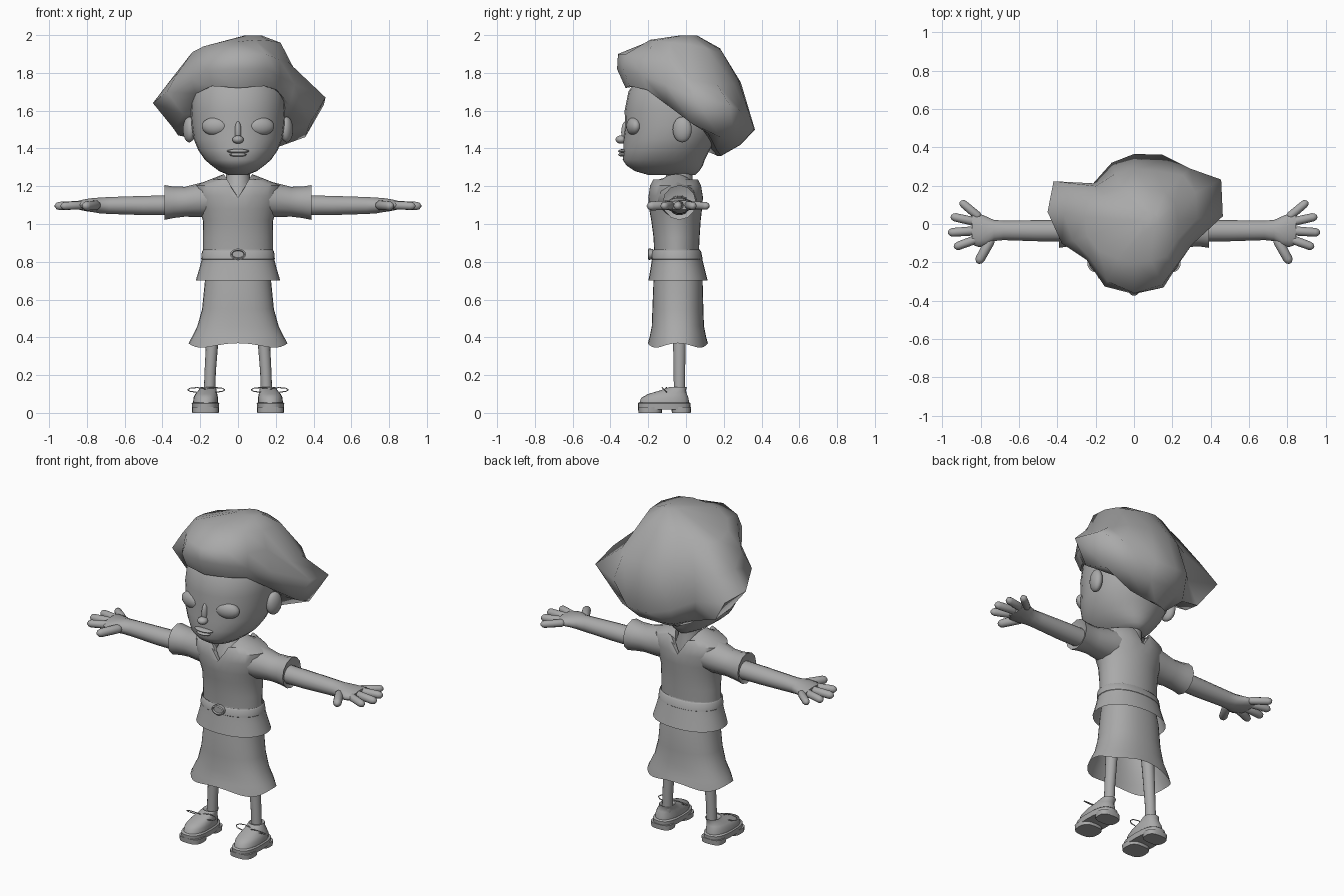
import bpy, bmesh, math
from mathutils import Matrix, Vector

grey = bpy.data.materials.new("plain_grey")
grey.diffuse_color = (0.4, 0.4, 0.4, 1)


def finish(name, bm, angle=50):
    bmesh.ops.recalc_face_normals(bm, faces=bm.faces)
    me = bpy.data.meshes.new(name)
    bm.to_mesh(me)
    bm.free()
    me.materials.append(grey)
    ob = bpy.data.objects.new(name, me)
    bpy.context.collection.objects.link(ob)
    bpy.ops.object.select_all(action='DESELECT')
    ob.select_set(True)
    bpy.context.view_layer.objects.active = ob
    bpy.ops.object.shade_smooth_by_angle(angle=math.radians(angle))
    return ob


def skin_rings(bm, rings, cap0=True, cap1=True):
    vs = [[bm.verts.new(p) for p in r] for r in rings]
    n = len(vs[0])
    for a, b in zip(vs, vs[1:]):
        for i in range(n):
            bm.faces.new((a[i], a[(i + 1) % n], b[(i + 1) % n], b[i]))
    if cap0:
        bm.faces.new(vs[0])
    if cap1:
        bm.faces.new(vs[-1])


def loft(name, rows, n=16, axis='z', caps=(True, True), power=1.0, warp=None, matrix=None, angle=50):
    """rows: position along the axis, two centre values, two radii"""
    rings = []
    for t, c1, c2, r1, r2 in rows:
        ring = []
        for i in range(n):
            a = 2 * math.pi * i / n
            c, s = math.cos(a), math.sin(a)
            u = c1 + r1 * math.copysign(abs(c) ** power, c)
            v = c2 + r2 * math.copysign(abs(s) ** power, s)
            p = Vector({'z': (u, v, t), 'x': (t, u, v), 'y': (u, t, v)}[axis])
            if warp:
                p = warp(p, a)
            ring.append(matrix @ p if matrix else p)
        rings.append(ring)
    bm = bmesh.new()
    skin_rings(bm, rings, *caps)
    return finish(name, bm, angle)


def ball(name, loc, rad, u=20, v=12, rot=0):
    bm = bmesh.new()
    m = Matrix.Translation(loc) @ Matrix.Rotation(rot, 4, 'Z') @ Matrix.Diagonal((*rad, 1))
    bmesh.ops.create_uvsphere(bm, u_segments=u, v_segments=v, radius=1, matrix=m)
    return finish(name, bm, 80)


def capsule(name, p, q, r, n=10):
    p, q = Vector(p), Vector(q)
    d = q - p
    L = d.length
    m = Matrix.Translation(p) @ d.to_track_quat('Z', 'Y').to_matrix().to_4x4()
    rows = [(t, 0, 0, r * k, r * k) for t, k in
            ((0, .3), (r * .4, .8), (r, 1), (L - r, .95), (L - r * .4, .75), (L, .25))]
    return loft(name, rows, n, matrix=m, angle=80)


def mirror_x(ob):
    """mirrored copy across the x = 0 plane"""
    bm = bmesh.new()
    bm.from_mesh(ob.data)
    bmesh.ops.scale(bm, vec=(-1, 1, 1), verts=bm.verts)
    finish(ob.name + "_mirrored", bm, 60)


# head: stacked oval sections, given as height, half width, front y, back y
head = [(1.26, .05, -.2, .05), (1.28, .10, -.27, .07), (1.31, .14, -.315, .09),
        (1.34, .175, -.335, .10), (1.39, .21, -.332, .125), (1.45, .235, -.332, .16),
        (1.52, .245, -.322, .19), (1.60, .25, -.325, .2), (1.70, .245, -.305, .2),
        (1.80, .19, -.24, .16), (1.85, .09, -.12, .1)]
loft("head", [(z, 0, (f + b) / 2, w, (b - f) / 2) for z, w, f, b in head], 28, power=.95, angle=80)

# face details
ball("nose_tip", (0, -.343, 1.447), (.03, .03, .022))
ball("nose_bridge", (0, -.318, 1.485), (.018, .025, .06))
ball("upper_lip", (0, -.331, 1.386), (.06, .028, .011))
ball("lower_lip", (0, -.331, 1.367), (.045, .028, .011))
for part in (ball("eye", (.122, -.277, 1.517), (.072, .036, .048), rot=.25),
             ball("ear", (.258, -.02, 1.5), (.032, .052, .068), rot=-.25)):
    mirror_x(part)

# hair: meridian profiles; direction in degrees, then four (radius, height) pairs down to the rim
locks = [(-90, .20, 1.965, .36, 1.90, .365, 1.82, .32, 1.72),
         (-65, .21, 1.975, .35, 1.90, .365, 1.82, .33, 1.73),
         (-45, .24, 1.97, .31, 1.87, .315, 1.78, .29, 1.71),
         (-20, .24, 1.96, .28, 1.86, .32, 1.74, .29, 1.63),
         (5, .23, 1.95, .33, 1.76, .465, 1.67, .38, 1.53),
         (27, .24, 1.93, .36, 1.74, .51, 1.63, .40, 1.46),
         (45, .23, 1.91, .36, 1.74, .41, 1.60, .36, 1.45),
         (68, .20, 1.92, .30, 1.76, .39, 1.50, .31, 1.42),
         (90, .18, 1.93, .29, 1.75, .365, 1.50, .29, 1.42),
         (110, .18, 1.92, .28, 1.74, .34, 1.53, .28, 1.42),
         (135, .20, 1.90, .28, 1.75, .30, 1.57, .27, 1.44),
         (152, .25, 1.89, .38, 1.74, .475, 1.62, .36, 1.47),
         (172, .26, 1.89, .37, 1.75, .455, 1.64, .34, 1.50),
         (195, .25, 1.91, .33, 1.80, .39, 1.70, .30, 1.58),
         (217, .23, 1.94, .29, 1.86, .31, 1.77, .28, 1.69),
         (245, .20, 1.965, .33, 1.89, .36, 1.81, .33, 1.73)]


def lock_point(row, k):
    a = math.radians(row[0])
    if k == 0:                                   # crown
        return Vector((.08 + .05 * math.cos(a), .01 + .05 * math.sin(a), 1.997))
    if k <= 4:
        r, z = row[2 * k - 1], row[2 * k]
    else:                                        # tuck the rim back under
        r, z = row[7] * .64, row[8] + (-.06 if math.sin(a) > .6 else .02)
    return Vector((r * math.cos(a), r * math.sin(a), z))


bm = bmesh.new()
skin_rings(bm, [[lock_point(r, k) for r in locks] for k in range(6)])
finish("hair", bm, 70)

# neck and upper chest
loft("neck", [(1.08, 0, -.055, .10, .10), (1.17, 0, -.055, .085, .10),
              (1.22, 0, -.04, .065, .075), (1.31, 0, -.03, .06, .065)], 18)


# blouse with V openings at front and back
def v_neck(p, a):
    p.z = min(p.z, 1.14 + abs(p.x) * 1.65)
    return p


loft("blouse", [(.84, 0, -.05, .184, .118), (.93, 0, -.05, .184, .122),
                (1.02, 0, -.053, .186, .131), (1.08, 0, -.055, .205, .14),
                (1.15, 0, -.055, .225, .145), (1.205, 0, -.055, .225, .137),
                (1.235, 0, -.055, .15, .128), (1.265, 0, -.055, .075, .118)],
     32, caps=(False, False), warp=v_neck)

# sleeves with the cuff turned inward
mirror_x(loft("sleeve", [(.10, -.05, 1.14, .11, .10), (.19, -.045, 1.128, .10, .092),
                         (.28, -.038, 1.118, .082, .079), (.34, -.035, 1.115, .082, .083),
                         (.39, -.035, 1.114, .089, .092), (.375, -.035, 1.11, .06, .06)],
              12, 'x', angle=40))

# peplum, belt and buckle
loft("peplum", [(.865, 0, -.05, .186, .123), (.83, 0, -.048, .188, .13),
                (.77, 0, -.045, .203, .142), (.70, 0, -.042, .224, .157)],
     28, caps=(False, False), power=.92)
loft("belt", [(.86, 0, -.05, .187, .125), (.855, 0, -.05, .191, .13),
              (.815, 0, -.048, .195, .136), (.81, 0, -.048, .19, .13)],
     28, caps=(False, False), power=.92)
loft("buckle", [(-.175, 0, .84, .04, .028), (-.198, 0, .84, .042, .03),
                (-.202, 0, .84, .034, .022), (-.193, 0, .84, .03, .018)], 16, 'y', angle=35)


# skirt with a wavy hem
def hem(p, a):
    if p.z < .38:
        p.z += .012 * math.cos(4 * a)
        p.z -= .008
    return p


loft("skirt", [(.78, 0, -.045, .165, .115), (.70, 0, -.042, .175, .13),
               (.55, 0, -.043, .19, .135), (.46, 0, -.043, .215, .138),
               (.40, 0, -.043, .245, .15), (.365, 0, -.043, .262, .159)],
     32, caps=(False, False), power=.88, warp=hem)

# arm running out into the palm, then thumb and fingers
mirror_x(loft("arm", [(.28, -.035, 1.10, .056, .055), (.5, -.035, 1.098, .055, .052),
                      (.68, -.033, 1.098, .051, .046), (.73, -.034, 1.098, .055, .043),
                      (.77, -.038, 1.10, .077, .038), (.81, -.032, 1.10, .088, .032),
                      (.845, -.022, 1.10, .085, .024)], 14, 'x', angle=70))
for base, tip, r in (((.80, .03), (.905, .118), .022), ((.82, .01), (.955, .04), .023),
                     ((.82, -.035), (.97, -.045), .024), ((.81, -.075), (.938, -.122), .023),
                     ((.74, -.07), (.815, -.205), .026)):
    mirror_x(capsule("thumb" if r > .025 else "finger", (*base, 1.10), (*tip, 1.095), r))

# legs
mirror_x(loft("leg", [(.08, .152, -.035, .03, .03), (.22, .147, -.035, .03, .031),
                      (.40, .135, -.035, .033, .035), (.62, .12, -.035, .04, .04)], 14))

# shoes: tread, sole, heel and upper
mirror_x(loft("toe_tread", [(0, .172, -.19, .07, .062), (.03, .172, -.19, .072, .064)], 20, power=.7))
mirror_x(loft("heel", [(0, .172, -.025, .066, .05), (.03, .172, -.025, .068, .052)], 20, power=.7))
mirror_x(loft("sole", [(.018, .172, -.115, .071, .138), (.05, .172, -.115, .073, .14),
                       (.056, .172, -.115, .066, .133)], 24, power=.75, angle=40))
mirror_x(loft("shoe_upper", [(.05, .172, -.115, .066, .132), (.08, .171, -.112, .065, .125),
                             (.10, .168, -.098, .058, .103), (.118, .162, -.07, .048, .07),
                             (.138, .156, -.04, .042, .045), (.13, .155, -.038, .034, .036)],
              20, power=.88))


# laces: bow loops and crossing strands
def cord(name, pts, closed=False):
    for p, q in zip(pts, pts[1:] + (pts[:1] if closed else [])):
        mirror_x(capsule(name, p, q, .003, 5))


for s in (1, -1):
    loop = [(.168 + s * (.05 - .05 * math.cos(a)), -.115 - .012 * s * math.sin(a),
             .122 + .012 * math.sin(a)) for a in [i * math.pi / 4 for i in range(8)]]
    cord("lace_bow", loop, True)
    cord("lace_strand", [(.168 - s * .035, -.105, .112), (.168 + s * .035, -.155, .103)])
